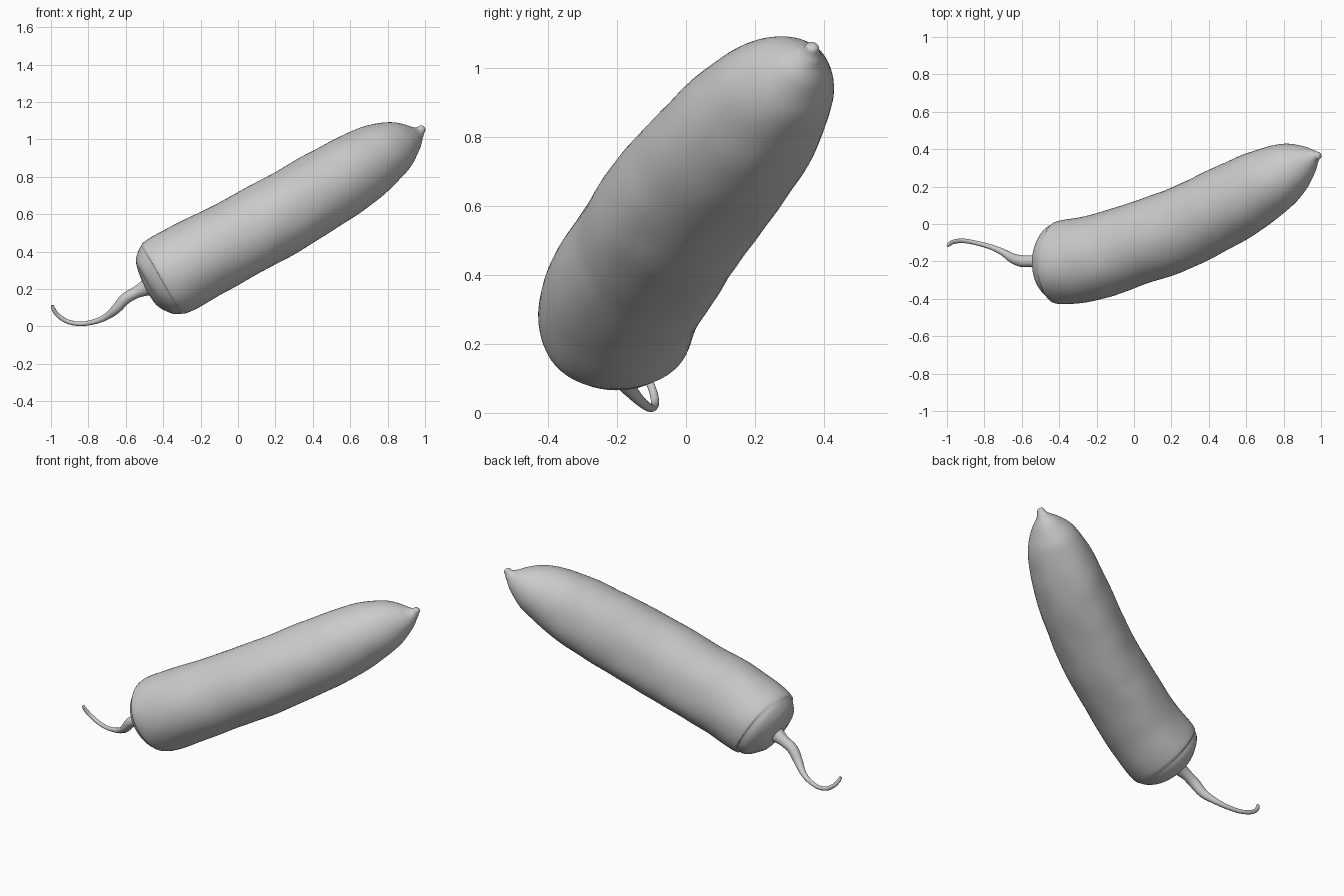
import bpy, bmesh, math
from mathutils import Vector, noise


def catmull(a, b, c, d, t):
    return 0.5 * (2 * b + (c - a) * t + (2 * a - 5 * b + 4 * c - d) * t * t
                  + (3 * b - a - 3 * c + d) * t ** 3)


def sweep(name, stations, sides, steps, lump=0.0, ridge=0.0):
    """Round tube through (x, y, z, radius) stations, closed at both ends."""
    pts = [Vector(s) for s in stations]
    n = len(pts)
    samples = []
    for i in range(n - 1):
        a, b, c, d = pts[max(i - 1, 0)], pts[i], pts[i + 1], pts[min(i + 2, n - 1)]
        samples += [catmull(a, b, c, d, k / steps) for k in range(steps)]
    samples.append(pts[-1])
    bm = bmesh.new()
    rings = []
    for i, s in enumerate(samples):
        lo, hi = samples[max(i - 1, 0)], samples[min(i + 1, len(samples) - 1)]
        axis = (hi.xyz - lo.xyz).normalized()
        side = axis.cross(Vector((0, 0, 1))).normalized()
        up = side.cross(axis)
        fade = math.sin(math.pi * i / (len(samples) - 1)) ** 4
        ring = []
        for k in range(sides):
            a = 2 * math.pi * k / sides
            out = side * math.cos(a) + up * math.sin(a)
            # fuller belly along the back underside
            bulge = ridge * fade * max(0, math.cos(a - math.radians(225))) ** 6
            p = s.xyz + out * s.w * (1 + bulge)
            # gentle surface bumps, fading where the tube is thin
            p += out * lump * noise.noise(p * 7) * min(1, s.w / 0.15)
            ring.append(bm.verts.new(p))
        rings.append(ring)
    for r, q in zip(rings, rings[1:]):
        for k in range(sides):
            j = (k + 1) % sides
            bm.faces.new((r[k], r[j], q[j], q[k]))
    bm.faces.new(rings[0][::-1])
    bm.faces.new(rings[-1])
    bmesh.ops.recalc_face_normals(bm, faces=bm.faces)
    me = bpy.data.meshes.new(name)
    bm.to_mesh(me)
    bm.free()
    me.shade_smooth()
    ob = bpy.data.objects.new(name, me)
    bpy.context.collection.objects.link(ob)
    return ob


# Plump body: rounded blunt stem end to pointed tip with a small nub
sweep("pepper_body", [
    (-0.493, -0.213, 0.205, 0.02), (-0.489, -0.213, 0.207, 0.08),
    (-0.476, -0.212, 0.214, 0.137), (-0.450, -0.211, 0.229, 0.181),
    (-0.416, -0.209, 0.248, 0.210), (-0.365, -0.206, 0.277, 0.225),
    (-0.20, -0.178, 0.366, 0.223),
    (0.0, -0.112, 0.472, 0.218), (0.20, -0.046, 0.580, 0.217),
    (0.40, 0.047, 0.696, 0.212), (0.60, 0.155, 0.820, 0.201),
    (0.74, 0.237, 0.908, 0.177), (0.85, 0.302, 0.968, 0.137),
    (0.92, 0.340, 1.006, 0.085), (0.957, 0.357, 1.031, 0.044),
    (0.975, 0.363, 1.048, 0.026), (0.988, 0.367, 1.064, 0.018),
    (0.992, 0.368, 1.069, 0.006),
], 56, 6, 0.004, 0.14)

# Stem: thick and knobbly at the body, thinning to a curled tail
sweep("stem", [
    (-0.45, -0.205, 0.230, 0.058), (-0.50, -0.203, 0.205, 0.043),
    (-0.55, -0.200, 0.180, 0.033), (-0.60, -0.198, 0.150, 0.032),
    (-0.65, -0.182, 0.095, 0.026), (-0.70, -0.152, 0.055, 0.018),
    (-0.76, -0.125, 0.028, 0.014), (-0.84, -0.102, 0.014, 0.013),
    (-0.91, -0.090, 0.026, 0.013), (-0.96, -0.094, 0.057, 0.013),
    (-0.985, -0.106, 0.090, 0.012), (-0.993, -0.114, 0.112, 0.009),
], 20, 5, 0.03)
